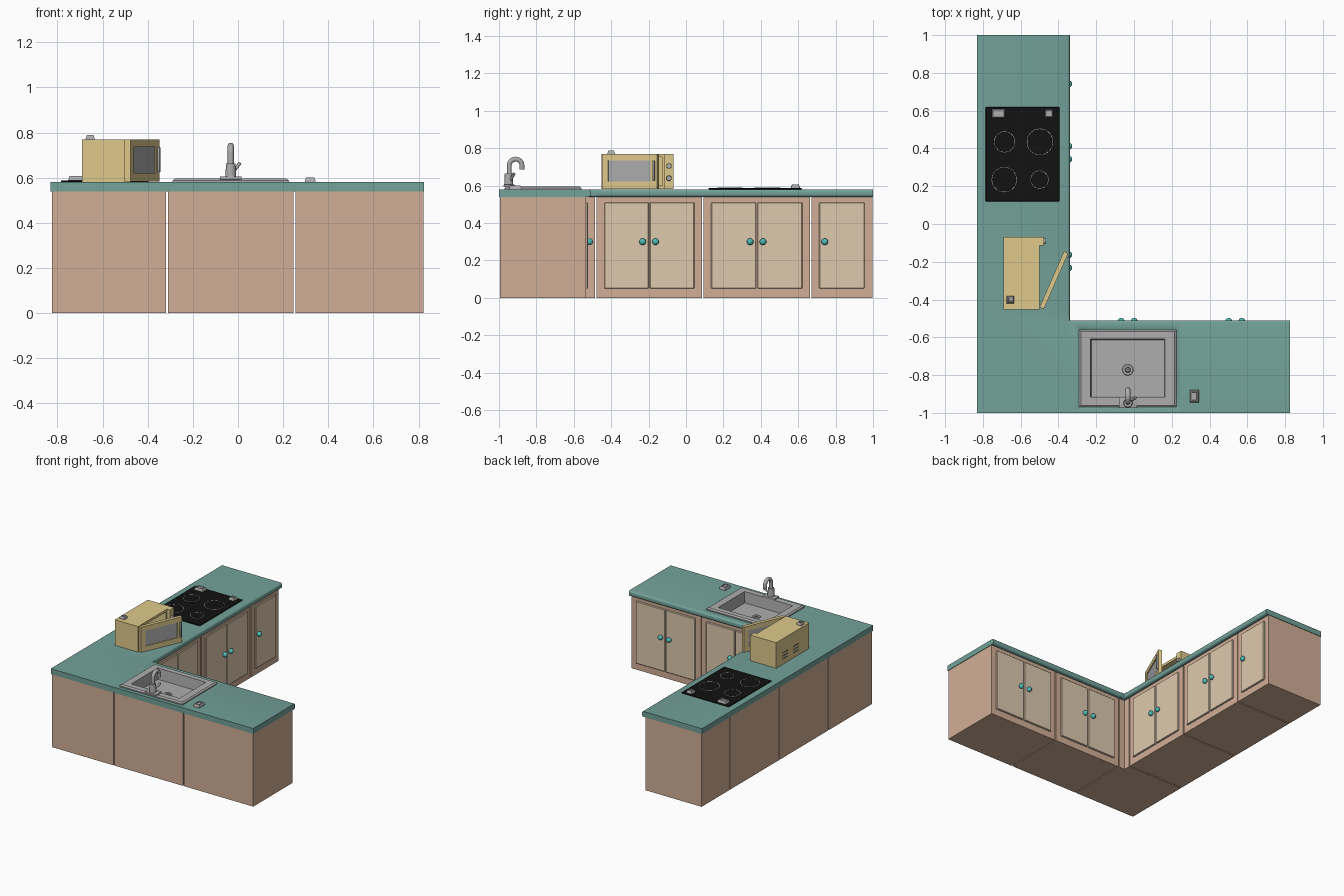
import bpy, bmesh, math
from mathutils import Vector, Matrix

if "Cube" in bpy.data.objects:
    bpy.data.objects.remove(bpy.data.objects["Cube"])


def material(name, rgb):
    m = bpy.data.materials.new(name)
    m.diffuse_color = (*rgb, 1)
    m.use_nodes = True
    m.node_tree.nodes["Principled BSDF"].inputs["Base Color"].default_value = m.diffuse_color
    return m


TEAL = material("counter_teal", (0.17, 0.36, 0.32))
BODY = material("cabinet_tan", (0.64, 0.43, 0.31))
DOOR = material("door_cream", (0.73, 0.59, 0.43))
KNOB = material("knob_turquoise", (0.08, 0.5, 0.46))
BLACK = material("hob_black", (0.006, 0.006, 0.006))
YELLOW = material("microwave_yellow", (0.74, 0.59, 0.26))
GREY = material("metal_grey", (0.42, 0.42, 0.42))
DARK = material("dark_grey", (0.2, 0.2, 0.2))


def finish(name, bm, mat, smooth=True):
    bmesh.ops.recalc_face_normals(bm, faces=bm.faces)
    me = bpy.data.meshes.new(name)
    bm.to_mesh(me)
    bm.free()
    me.materials.append(mat)
    if smooth:
        me.polygons.foreach_set("use_smooth", [True] * len(me.polygons))
        me.set_sharp_from_angle(angle=math.radians(35))
    ob = bpy.data.objects.new(name, me)
    bpy.context.collection.objects.link(ob)
    return ob


def prism(name, poly, z0, z1, mat, bevel=0.0, pick=None, segs=3, place=None):
    """Extrude a plan outline; bevel all edges, or those whose ends satisfy pick."""
    bm = bmesh.new()
    f = bm.faces.new([bm.verts.new((x, y, z0)) for x, y in poly])
    top = bmesh.ops.extrude_face_region(bm, geom=[f])["geom"]
    for v in top:
        if isinstance(v, bmesh.types.BMVert):
            v.co.z = z1
    bmesh.ops.recalc_face_normals(bm, faces=bm.faces)
    if bevel:
        edges = [e for e in bm.edges if pick is None or
                 (abs(e.verts[0].co.z - e.verts[1].co.z) < 1e-6 and all(pick(v.co) for v in e.verts))]
        bmesh.ops.bevel(bm, geom=edges, offset=bevel, segments=segs, profile=0.5, affect='EDGES')
    if place:
        for v in bm.verts:
            v.co = place(v.co)
    return finish(name, bm, mat)


def rect(x0, x1, y0, y1):
    return [(x0, y0), (x1, y0), (x1, y1), (x0, y1)]


def loft(name, rings, mat, caps=True, closed=False, place=None):
    """Skin a list of equally long point rings."""
    bm = bmesh.new()
    vs = [[bm.verts.new(place(Vector(p)) if place else p) for p in r] for r in rings]
    pairs = list(zip(vs, vs[1:])) + ([(vs[-1], vs[0])] if closed else [])
    for a, b in pairs:
        for i in range(len(a)):
            j = (i + 1) % len(a)
            bm.faces.new((a[i], a[j], b[j], b[i]))
    if caps and not closed:
        bm.faces.new(vs[0])
        bm.faces.new(vs[-1])
    return finish(name, bm, mat, False)


def flat_ring(x0, x1, y0, y1, z):
    return [(x, y, z) for x, y in rect(x0, x1, y0, y1)]


def round_part(name, loc, r1, r2, h, mat, axis=(0, 0, 1), segs=24):
    bm = bmesh.new()
    rot = Vector((0, 0, 1)).rotation_difference(Vector(axis)).to_matrix().to_4x4()
    bmesh.ops.create_cone(bm, cap_ends=True, segments=segs, radius1=r1, radius2=r2, depth=h,
                          matrix=Matrix.Translation(loc) @ rot)
    return finish(name, bm, mat)


# Frames of the two cabinet runs: u along the run, v outwards from the wall
def sink_run(p):
    return Vector((p.x, p.y - 0.995, p.z))


def hob_run(p):
    return Vector((p.y - 0.825, p.x, p.z))


def cabinet(name, u0, u1, doors, place):
    body = prism(name + "_body", rect(u0 + .004, u1 - .004, 0, .46), 0, .54, BODY, place=place)
    top = prism(name + "_counter", rect(u0, u1, -.005, .485), .54, .58, TEAL, .013,
                lambda c: c.y > .4, 4, place)
    span = u1 - u0 - 0.09
    w = span / doors
    for i in range(doors):
        a = u0 + .045 + i * w
        b = a + w
        a, b = (a + (.003 if i else 0), b - (.003 if i < doors - 1 else 0))
        prism(f"{name}_door_{i}", rect(a, b, .455, .471), .05, .51, DOOR, .004, None, 1, place)
        k = b - .033 if doors == 2 and i == 0 else a + .03
        bm = bmesh.new()
        bmesh.ops.create_uvsphere(bm, u_segments=16, v_segments=10, radius=.018)
        for v in bm.verts:
            v.co = place(v.co + Vector((k, .48, .30)))
        finish(f"{name}_knob_{i}", bm, KNOB)
    return body, top


# Cabinets with doors
sink_parts = cabinet("sink_cabinet", -.315, .25, 2, sink_run)
cabinet("end_cabinet", .25, .825, 2, sink_run)
cabinet("microwave_cabinet", -.482, .09, 2, hob_run)
cabinet("hob_cabinet", .09, .667, 2, hob_run)
cabinet("narrow_cabinet", .667, 1.0, 1, hob_run)

# L-shaped corner cabinet
prism("corner_body", [(-.825, -.995), (-.319, -.995), (-.319, -.535), (-.365, -.535),
                      (-.365, -.486), (-.825, -.486)], 0, .54, BODY)
prism("corner_counter", [(-.83, -1), (-.315, -1), (-.315, -.51), (-.34, -.51), (-.34, -.482),
                         (-.83, -.482)], .54, .58, TEAL, .008,
      lambda c: c.x > -.35 and c.y > -.52, 3)

# Sink: hole through the counter, then a rim and basin
cutter = prism("sink_cutter", rect(-.25, .185, -.94, -.59), .50, .70, GREY)
cutter.hide_render = True
cutter.display_type = 'WIRE'
for ob in sink_parts:
    mod = ob.modifiers.new("sink_hole", 'BOOLEAN')
    mod.operation = 'DIFFERENCE'
    mod.object = cutter
loft("sink", [flat_ring(-.24, .175, -.93, -.60, .505), flat_ring(-.24, .175, -.93, -.60, .578),
              flat_ring(-.29, .225, -.97, -.56, .578), flat_ring(-.29, .225, -.97, -.56, .588),
              flat_ring(-.28, .215, -.96, -.57, .596), flat_ring(-.23, .163, -.917, -.608, .596),
              flat_ring(-.225, .158, -.912, -.613, .515)], GREY)
round_part("drain", (-.033, -.772, .517), .03, .027, .006, GREY)
round_part("drain_plug", (-.033, -.772, .521), .017, .012, .006, DARK)

# Tap
prism("tap_base", rect(-.08, .016, -.975, -.915), .592, .606, GREY, .004, None, 2)
round_part("tap_column", (-.032, -.948, .634), .024, .021, .06, GREY)
cu = bpy.data.curves.new("tap_spout", 'CURVE')
cu.dimensions = '3D'
cu.bevel_depth = .0135
cu.bevel_resolution = 3
cu.use_fill_caps = True
path = [(-.032, -.945, .65)] + [(-.032, -.911 - .034 * math.cos(t * math.pi / 12),
                                 .708 + .034 * math.sin(t * math.pi / 12)) for t in range(13)]
path.append((-.032, -.877, .687))
sp = cu.splines.new('POLY')
sp.points.add(len(path) - 1)
for q, p in zip(sp.points, path):
    q.co = (*p, 1)
cu.materials.append(GREY)
bpy.context.collection.objects.link(bpy.data.objects.new("tap_spout", cu))
round_part("tap_lever", (-.008, -.93, .643), .006, .008, .06, GREY, (.45, .3, .6), 12)

# Hob with four heating rings
prism("hob", rect(-.785, -.395, .12, .62), .58, .588, BLACK, .003, None, 1)
for i, (x, y, r) in enumerate([(-.685, .435, .056), (-.498, .435, .07),
                               (-.687, .235, .067), (-.5, .235, .048)]):
    round_part(f"burner_{i}", (x, y, .589), r - .002, r - .004, .003, BLACK, segs=32)
    rings = [[(x + (r + dr) * math.cos(a * math.pi / 16), y + (r + dr) * math.sin(a * math.pi / 16), z)
              for a in range(32)] for dr, z in [(0, .587), (0, .591), (-.003, .591), (-.003, .587)]]
    loft(f"burner_ring_{i}", rings, GREY, closed=True)


# Small switch blocks
def switch(name, x, y, z, w, d, h=.021):
    def r(s, zz):
        return flat_ring(x - w / 2 + s, x + w / 2 - s, y - d / 2 + s, y + d / 2 - s, zz)
    loft(name, [r(0, z), r(.001, z + h * .4), r(.006, z + h), r(.011, z + h), r(.012, z + h - .005)], GREY)


switch("counter_switch", .32, -.912, .58, .048, .066)
switch("hob_switch_large", -.717, .585, .586, .07, .048)
switch("hob_switch_small", -.45, .585, .586, .044, .044)
switch("microwave_switch", -.655, -.4, .768, .04, .04)


# Microwave shell with open cavity
def side_ring(x, y0, y1, z0, z1):
    return [(x, y, z) for y, z in rect(y0, y1, z0, z1)]


loft("microwave_shell", [side_ring(-.69, -.453, -.068, .581, .77), side_ring(-.50, -.453, -.068, .581, .77),
                         side_ring(-.50, -.435, -.125, .60, .752), side_ring(-.665, -.435, -.125, .60, .752)], YELLOW)
prism("control_panel", rect(-.50, -.477, -.115, -.068), .581, .77, YELLOW)
for i, z in enumerate((.705, .64)):
    round_part(f"control_dial_{i}", (-.472, -.091, z), .015, .013, .014, GREY, (1, 0, 0), 20)
for i in range(6):
    y, z = (-.30, -.17)[i % 2], .62 + .022 * (i // 2)
    prism(f"vent_{i}", rect(-.692, -.688, y - .03, y + .03), z - .004, z + .004, DARK)

# Microwave door, hinged open: u along the door, v towards the outside
d = Vector((.13, .297, 0)).normalized()
n = Vector((d.y, -d.x, 0))


def on_door(p):
    return Vector((-.50, -.44, 0)) + d * p.x + n * p.y + Vector((0, 0, p.z))


def door_ring(v, u0, u1, z0, z1):
    return [(u, v, z) for u, z in rect(u0, u1, z0, z1)]


loft("microwave_door", [door_ring(0, 0, .322, .583, .77), door_ring(.025, 0, .322, .583, .77),
                        door_ring(.025, .035, .285, .622, .735), door_ring(0, .035, .285, .622, .735)],
     YELLOW, closed=True, place=on_door)
prism("door_window", rect(.033, .287, .006, .019), .62, .737, GREY, place=on_door)
prism("door_handle", rect(.3, .31, .024, .036), .625, .735, GREY, .003, None, 2, on_door)
